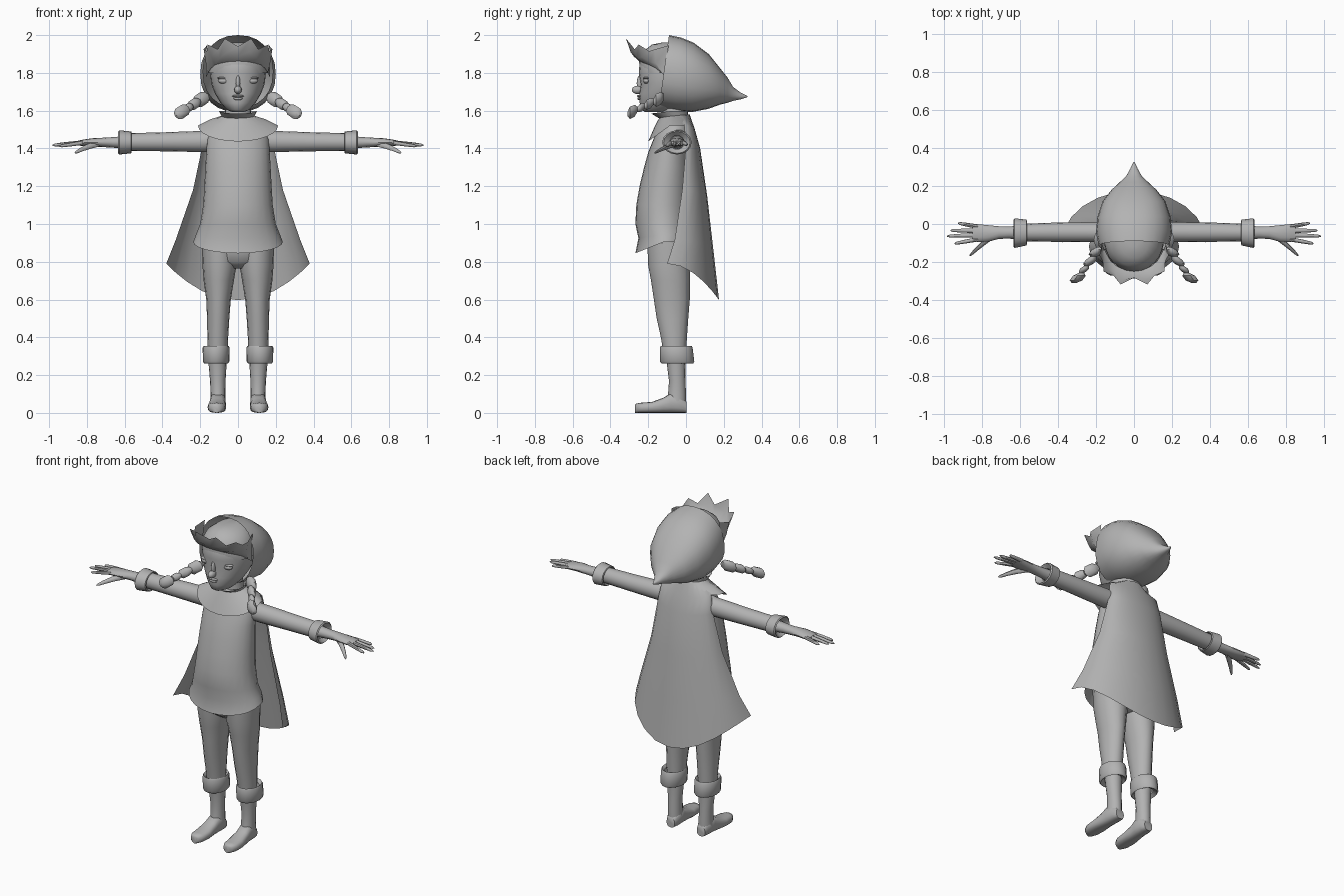
import bpy, bmesh, math
from mathutils import Vector

GREY = bpy.data.materials.new("plain_grey")
GREY.diffuse_color = (0.45, 0.45, 0.45, 1)


def finish(name, bm, mirror=False, angle=45, recalc=True):
    if recalc:
        bmesh.ops.recalc_face_normals(bm, faces=bm.faces)
    me = bpy.data.meshes.new(name)
    bm.to_mesh(me)
    bm.free()
    me.materials.append(GREY)
    ob = bpy.data.objects.new(name, me)
    bpy.context.collection.objects.link(ob)
    bpy.ops.object.select_all(action='DESELECT')
    ob.select_set(True)
    bpy.context.view_layer.objects.active = ob
    bpy.ops.object.shade_smooth_by_angle(angle=math.radians(angle))
    if mirror:
        ob.modifiers.new("mirror", 'MIRROR').use_clip = False
    return ob


def loft(name, rings, closed=True, caps=True, mirror=False, angle=45):
    bm = bmesh.new()
    rows = [[bm.verts.new(p) for p in r] for r in rings]
    n = len(rows[0])
    for a, b in zip(rows, rows[1:]):
        for i in range(n if closed else n - 1):
            j = (i + 1) % n
            bm.faces.new((a[i], a[j], b[j], b[i]))
    if closed and caps:
        bm.faces.new(rows[0])
        bm.faces.new(rows[-1])
    return finish(name, bm, mirror, angle)


def ring(c, u, v, n=16, power=2.0):
    """Superellipse around c spanned by the half axes u and v."""
    c, u, v = Vector(c), Vector(u), Vector(v)
    out = []
    for i in range(n):
        t = 2 * math.pi * i / n
        s, k = math.sin(t), math.cos(t)
        s = math.copysign(abs(s) ** (2 / power), s)
        k = math.copysign(abs(k) ** (2 / power), k)
        out.append(c + u * k + v * s)
    return out


def level(z, hx, yf, yb, cx=0, n=24, tilt=0):
    """Horizontal ring from front yf to back yb; tilt lowers the front."""
    r = ring((cx, (yf + yb) / 2, z), (hx, 0, 0), (0, (yb - yf) / 2, 0), n)
    for i, p in enumerate(r):
        p.z -= tilt * max(0, -math.sin(2 * math.pi * i / n))
    return r


def across(x, y, z, ry, rz, n=16):
    return ring((x, y, z), (0, ry, 0), (0, 0, rz), n)


def facing(x, y, z, rx, rz, n=16, power=2.0):
    return ring((x, y, z), (rx, 0, 0), (0, 0, rz), n, power)


def blob(name, c, s, mirror=False):
    bm = bmesh.new()
    bmesh.ops.create_uvsphere(bm, u_segments=16, v_segments=10, radius=1)
    for v in bm.verts:
        v.co = Vector((c[i] + v.co[i] * s[i] for i in range(3)))
    return finish(name, bm, mirror)


# Head, neck and face
loft("head", [level(*r) for r in (
    (1.592, .03, -.215, -.1), (1.605, .06, -.235, -.06), (1.64, .092, -.245, 0),
    (1.69, .122, -.247, .04), (1.74, .141, -.24, .07), (1.80, .148, -.25, .08),
    (1.86, .142, -.245, .07), (1.91, .11, -.215, .05), (1.945, .05, -.16, 0))])
loft("neck", [level(*r) for r in (
    (1.5, .085, -.14, .02), (1.56, .07, -.125, .0), (1.64, .065, -.13, .0))])
blob("nose", (0, -.255, 1.71), (.02, .032, .022))
blob("nose_bridge", (0, -.243, 1.745), (.012, .018, .042))
blob("upper_lip", (0, -.246, 1.677), (.031, .013, .007))
blob("lower_lip", (0, -.245, 1.664), (.025, .013, .008))
blob("eye", (.072, -.209, 1.758), (.034, .018, .016), True)
blob("eyelid", (.072, -.208, 1.772), (.038, .019, .008), True)

# Pointed hood, open at the face: y, top, bottom, half width
hood = []
for k, (y, top, bot, w) in enumerate((
        (-.09, 2.0, 1.615, .185), (-.03, 1.988, 1.60, .2), (.04, 1.96, 1.592, .193),
        (.12, 1.9, 1.61, .165), (.18, 1.825, 1.632, .118), (.22, 1.775, 1.642, .075),
        (.25, 1.725, 1.652, .042), (.29, 1.695, 1.66, .02), (.325, 1.678, 1.672, .003))):
    r = facing(0, y, (top + bot) / 2, w, (top - bot) / 2, 24, 2.25)
    if k < 3:  # slanted face opening
        for p in r:
            p.y -= (top - p.z) * (.14, .08, .03)[k]
    hood.append(r)
bm = bmesh.new()
rows = [[bm.verts.new(p) for p in r] for r in hood]
for a, b in zip(rows, rows[1:]):
    for i in range(24):
        j = (i + 1) % 24
        bm.faces.new((a[i], a[j], b[j], b[i]))
bm.faces.new(rows[-1])
finish("hood", bm)

# Upturned jagged brim: base point and rim point, half listed
half = (((0, -.247, 1.86), (0, -.283, 1.94)), ((.045, -.243, 1.86), (.07, -.318, 1.982)),
        ((.09, -.222, 1.852), (.108, -.272, 1.925)), ((.122, -.195, 1.842), (.16, -.25, 1.95)),
        ((.142, -.16, 1.825), (.165, -.195, 1.915)), ((.158, -.13, 1.80), (.182, -.165, 1.925)),
        ((.17, -.1, 1.775), (.165, -.092, 1.945)))
flip = Vector((-1, 1, 1))
cols = [[Vector(p) * flip for p in c] for c in half[:0:-1]]
cols += [[Vector(p) for p in c] for c in half]
bulge = Vector((0, -.012, -.012))
loft("brim", [[a for a, b in cols], [(a + b) / 2 + bulge for a, b in cols],
              [b for a, b in cols]], closed=False)
# Cap under the brim
loft("cap_crown", [level(*r) for r in (
    (1.80, .158, -.235, .06), (1.86, .152, -.25, .06), (1.915, .125, -.225, .05),
    (1.95, .08, -.18, .03), (1.962, .03, -.12, 0))])

# Braids
braid = []
for t, r in ((0, .02), (.08, .036), (.2, .036), (.27, .017), (.36, .028), (.46, .028),
             (.53, .013), (.6, .023), (.67, .021), (.72, .014), (.8, .033), (.93, .034), (1, .012)):
    braid.append(facing(.175 + .14 * t, -.12 - .19 * t, 1.672 - .09 * t, r, r, 10))
loft("braid", braid, mirror=True)

# Tunic, collars
loft("tunic", [level(.905, .237, -.268, .03, tilt=.06), level(.945, .222, -.252, .03, tilt=.02)]
     + [level(*r) for r in (
         (1.0, .2, -.268, .02), (1.1, .184, -.263, .02), (1.2, .178, -.246, .02),
         (1.3, .173, -.222, .02), (1.38, .168, -.2, .02), (1.45, .165, -.172, .025),
         (1.51, .14, -.15, .025), (1.555, .08, -.13, .01))], caps=False)
inner, outer = level(1.575, .08, -.135, .012), level(1.522, .212, -.2, .035, tilt=.085)
mid = [a.lerp(b, .5) + Vector((0, 0, .006)) for a, b in zip(inner, outer)]
loft("shoulder_collar", [inner, mid, outer], caps=False)
loft("neck_collar", [level(1.555, .08, -.135, .012), level(1.597, .1, -.185, .01, tilt=.012)],
     caps=False)

# Cape: centre z, centre y, edge x, edge y, edge z
cape = []
for zc, yc, xk, yk, zk in ((1.58, .02, .085, -.06, 1.575), (1.5, .047, .17, -.01, 1.525),
                           (1.4, .075, .187, 0, 1.42), (1.15, .112, .238, -.02, 1.18),
                           (.88, .143, .33, -.06, .915), (.597, .175, .38, -.1, .79)):
    row = []
    for i in range(13):
        u = (i - 6) / 6 * math.pi / 2
        s = math.sin(u)
        row.append(Vector((xk * s, yc + (yk - yc) * (1 - math.cos(u)), zc + (zk - zc) * s * s)))
    cape.append(row)
loft("cape", cape, closed=False)

# Sleeves, cuffs and hands
loft("sleeve", [across(*r) for r in (
    (.1, -.045, 1.445, .055, .06), (.18, -.043, 1.437, .053, .056), (.3, -.043, 1.436, .052, .053),
    (.4, -.043, 1.435, .051, .05), (.58, -.045, 1.434, .046, .047))], mirror=True)
loft("sleeve_cuff", [across(*r) for r in (
    (.6, -.045, 1.432, .04, .04), (.563, -.045, 1.432, .06, .053), (.566, -.045, 1.432, .068, .058),
    (.628, -.048, 1.432, .078, .064), (.634, -.048, 1.432, .07, .058),
    (.61, -.047, 1.432, .038, .036))], caps=False, mirror=True)
loft("hand", [across(*r, n=12) for r in (
    (.59, -.045, 1.432, .036, .034), (.66, -.045, 1.432, .032, .028), (.71, -.045, 1.432, .033, .025),
    (.77, -.05, 1.432, .044, .022), (.82, -.048, 1.43, .047, .017),
    (.85, -.046, 1.428, .042, .012))], mirror=True)
for name, y0, y1, x1, z1 in (("index_finger", -.08, -.103, .945, 1.412), ("middle_finger", -.058, -.064, .983, 1.417),
                             ("ring_finger", -.036, -.034, .966, 1.42), ("little_finger", -.014, .004, .925, 1.42)):
    loft(name, [across(.82 + (x1 - .82) * t, y0 + (y1 - y0) * t, 1.431 + (z1 - 1.431) * t, r, r, n=8)
                for t, r in ((0, .012), (.5, .0105), (.9, .008), (1, .003))], mirror=True)
loft("thumb", [facing(*r, n=8) for r in (
    (.735, -.055, 1.428, .026, .018), (.79, -.1, 1.41, .02, .014), (.83, -.135, 1.393, .014, .01),
    (.855, -.16, 1.38, .009, .007), (.862, -.168, 1.377, .003, .003))], mirror=True)

# Trousers
loft("hips", [level(*r) for r in (
    (.765, .05, -.14, -.02), (.8, .16, -.19, .01), (.87, .19, -.205, .025), (.95, .18, -.2, .015))])
loft("trouser_leg", [level(z, hx, yf, yb, cx, 16) for z, hx, yf, yb, cx in (
    (.9, .094, -.205, .025, .097), (.78, .09, -.2, .022, .098), (.7, .08, -.185, .022, .102),
    (.6, .065, -.17, .02, .103), (.5, .059, -.155, .012, .105), (.4, .055, -.133, .005, .107),
    (.32, .052, -.12, .0, .108))], mirror=True)

# Boots with turned-down cuffs
loft("boot_cuff", [level(z, hx, yf, yb, .116, 16) for z, hx, yf, yb in (
    (.34, .052, -.115, .01), (.355, .066, -.134, .03), (.345, .071, -.138, .035),
    (.272, .07, -.138, .044), (.262, .063, -.13, .038), (.28, .045, -.1, .005))],
    caps=False, mirror=True)
loft("boot_shaft", [level(z, hx, yf, yb, cx, 16) for z, hx, yf, yb, cx in (
    (.33, .05, -.11, .0, .109), (.25, .047, -.1, -.003, .108), (.17, .041, -.09, -.003, .107),
    (.1, .039, -.095, .0, .106), (.05, .041, -.1, .0, .106))], mirror=True)
loft("boot_foot", [facing(cx, y, top / 2, rx, top / 2, 16, 2.6) for y, cx, rx, top in (
    (.002, .105, .028, .06), (-.03, .105, .041, .095), (-.08, .107, .042, .105),
    (-.12, .11, .043, .08), (-.18, .112, .049, .058), (-.235, .113, .045, .054),
    (-.262, .113, .03, .05), (-.27, .113, .012, .042))], mirror=True)
